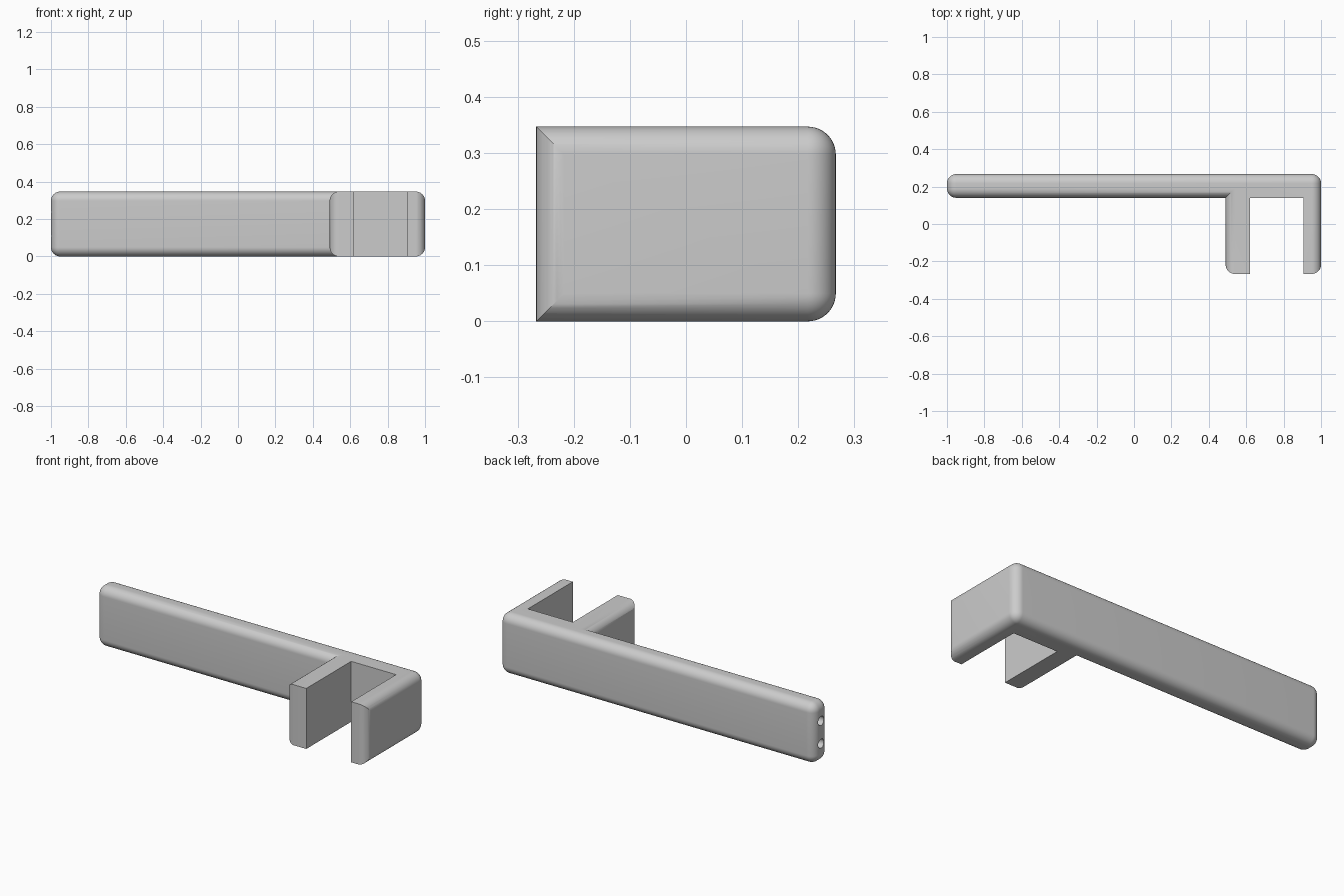
import bpy, bmesh, math
from mathutils import Matrix

cube = bpy.data.objects.get("Cube")
if cube:
    bpy.data.objects.remove(cube, do_unlink=True)

HEIGHT, RADIUS = 0.347, 0.05
BACK, BAR_FRONT, TIP = 0.267, 0.14, -0.267
ARM_LEFT, SLOT_LEFT, SLOT_RIGHT = 0.49, 0.62, 0.905
OVERRUN = -0.4  # arms start too long, then get trimmed to rounded tips

grey = bpy.data.materials.new("plain grey")
grey.use_nodes = True
grey.diffuse_color = (0.6, 0.6, 0.6, 1)
grey.node_tree.nodes["Principled BSDF"].inputs["Base Color"].default_value = (0.6, 0.6, 0.6, 1)


def add_object(name, bm):
    bmesh.ops.recalc_face_normals(bm, faces=bm.faces)
    mesh = bpy.data.meshes.new(name)
    bm.to_mesh(mesh)
    bm.free()
    mesh.materials.append(grey)
    obj = bpy.data.objects.new(name, mesh)
    bpy.context.collection.objects.link(obj)
    return obj


def prism(outline, bottom, top):
    bm = bmesh.new()
    base = bm.faces.new([bm.verts.new((x, y, bottom)) for x, y in outline])
    made = bmesh.ops.extrude_face_region(bm, geom=[base])["geom"]
    moved = [v for v in made if isinstance(v, bmesh.types.BMVert)]
    bmesh.ops.translate(bm, verts=moved, vec=(0, 0, top - bottom))
    bmesh.ops.recalc_face_normals(bm, faces=bm.faces)
    return bm


# Bar with a two-armed clip
bm = prism([(-1, BAR_FRONT), (ARM_LEFT, BAR_FRONT), (ARM_LEFT, OVERRUN),
            (SLOT_LEFT, OVERRUN), (SLOT_LEFT, BAR_FRONT), (SLOT_RIGHT, BAR_FRONT),
            (SLOT_RIGHT, OVERRUN), (1, OVERRUN), (1, BACK), (-1, BACK)], 0, HEIGHT)


def is_rounded(edge):
    a, b = (v.co for v in edge.verts)
    mid = (a + b) / 2
    if mid.y < OVERRUN + 0.01:
        return False                                  # arm tips
    if ARM_LEFT + 0.01 < mid.x < 0.99 and mid.y < BACK - 0.01:
        return False                                  # slot
    upright = abs(a.z - b.z) > 0.01
    return not (upright and abs(mid.x - ARM_LEFT) < 0.01)  # inner corner


bmesh.ops.bevel(bm, geom=[e for e in bm.edges if is_rounded(e)], offset=RADIUS,
                segments=12, profile=0.5, affect='EDGES', clamp_overlap=False)
clip = add_object("clip_bar", bm)


# Trimmer that rounds the outer upright edges of the arm tips
def arc(cx, start):
    steps = 12
    angles = [math.radians(start - 90 * i / steps) for i in range(steps + 1)]
    return [(cx + RADIUS * math.cos(t), TIP + RADIUS + RADIUS * math.sin(t)) for t in angles]


outline = [(0.4, -0.6), (1.1, -0.6), (1.1, TIP + RADIUS)]
outline += arc(1 - RADIUS, 0) + arc(ARM_LEFT + RADIUS, -90) + [(0.4, TIP + RADIUS)]
cutters = [add_object("tip_trimmer", prism(outline, -0.1, HEIGHT + 0.1))]

# Two round holes in the end of the bar
for label, offset in (("lower", -0.065), ("upper", 0.065)):
    bm = bmesh.new()
    bmesh.ops.create_cone(bm, cap_ends=True, segments=24, radius1=0.026, radius2=0.026, depth=0.4,
                          matrix=Matrix.Translation((-1, (BACK + BAR_FRONT) / 2, HEIGHT / 2 + offset))
                          @ Matrix.Rotation(math.pi / 2, 4, 'Y'))
    cutters.append(add_object(label + "_hole_cutter", bm))

bpy.context.view_layer.objects.active = clip
clip.select_set(True)
for cutter in cutters:
    mod = clip.modifiers.new(cutter.name, 'BOOLEAN')
    mod.operation, mod.solver, mod.object = 'DIFFERENCE', 'EXACT', cutter
    bpy.ops.object.modifier_apply(modifier=mod.name)
    bpy.data.objects.remove(cutter, do_unlink=True)

bpy.ops.object.shade_smooth_by_angle(angle=math.radians(30))
